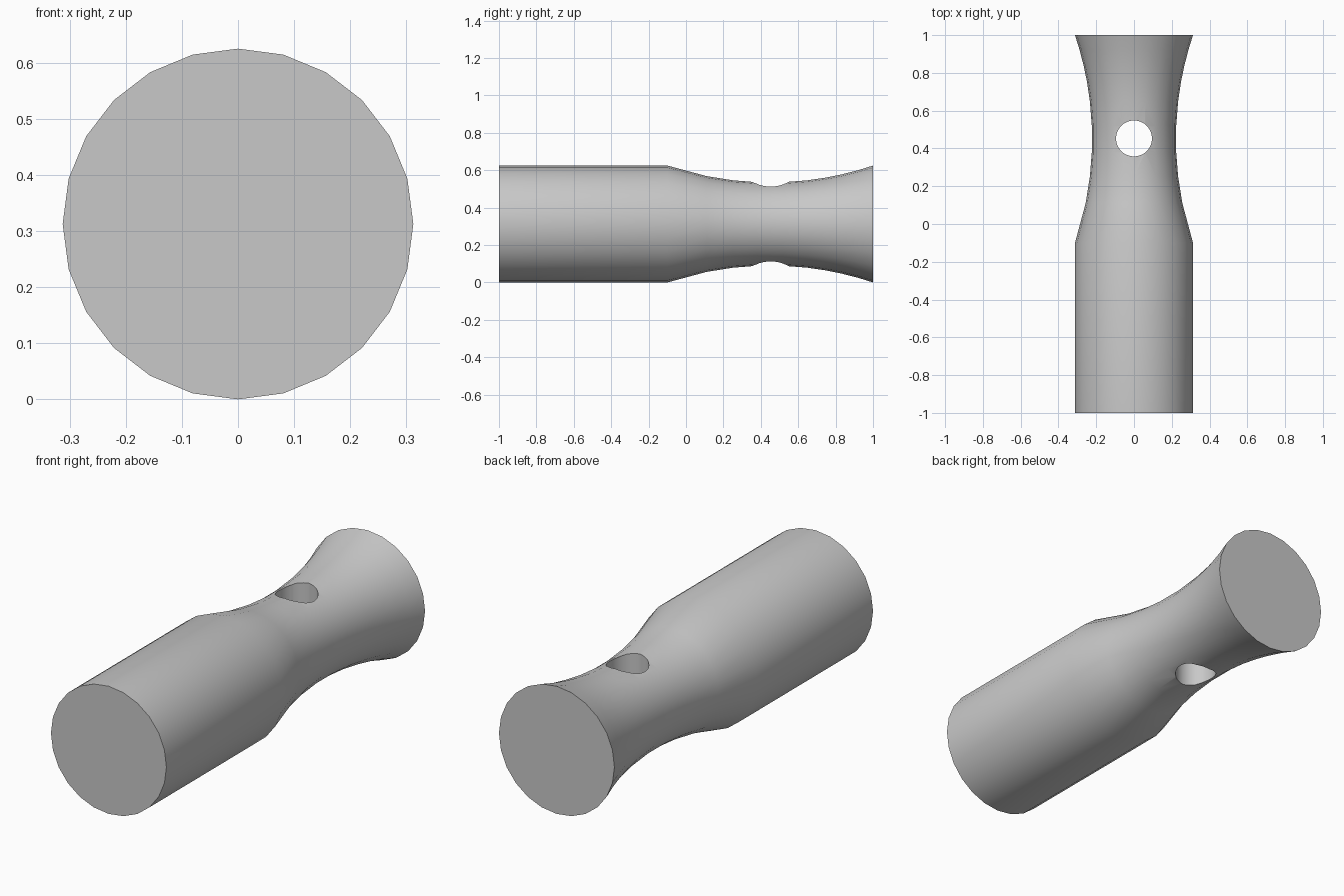
import bpy, bmesh, math

if "Cube" in bpy.data.objects:
    bpy.data.objects.remove(bpy.data.objects["Cube"])

RADIUS, NECK, SIDES = 0.3125, 0.222, 24
NECK_Y, HALF = 0.45, 0.55

grey = bpy.data.materials.new("plain grey")
grey.use_nodes = True
colour = (0.58, 0.58, 0.58, 1)
grey.diffuse_color = colour
grey.node_tree.nodes["Principled BSDF"].inputs["Base Color"].default_value = colour


def lathe(name, profile, sides, place):
    """Closed solid of revolution; place maps (along, a, b) to a point."""
    bm = bmesh.new()
    rings = []
    for along, r in profile:
        angles = [2 * math.pi * i / sides for i in range(sides)]
        rings.append([bm.verts.new(place(along, r * math.cos(a), r * math.sin(a)))
                      for a in angles])
    for low, high in zip(rings, rings[1:]):
        for i in range(sides):
            j = (i + 1) % sides
            bm.faces.new((low[i], low[j], high[j], high[i]))
    bm.faces.new(rings[0])
    bm.faces.new(rings[-1])
    bmesh.ops.recalc_face_normals(bm, faces=bm.faces)
    mesh = bpy.data.meshes.new(name)
    bm.to_mesh(mesh)
    bm.free()
    mesh.materials.append(grey)
    obj = bpy.data.objects.new(name, mesh)
    bpy.context.collection.objects.link(obj)
    return obj


# Straight barrel followed by a concave circular arc that flares at the back
sag = RADIUS - NECK
arc = (HALF ** 2 + sag ** 2) / (2 * sag)
profile = [(-1, RADIUS)]
for d in (-HALF, -0.34, -0.2, -0.07, 0.07, 0.2, 0.3, 0.38, 0.47, HALF):
    profile.append((NECK_Y + d, NECK + arc - math.sqrt(arc ** 2 - d ** 2)))
body = lathe("handle_body", profile, SIDES, lambda y, x, z: (x, y, z + RADIUS))

# Vertical round hole through the neck
cutter = lathe("hole_cutter", [(-0.2, 0.095), (0.9, 0.095)], 48,
               lambda z, x, y: (x, y + NECK_Y + 0.003, z))
cutter.hide_render = True
cut = body.modifiers.new("cross_hole", "BOOLEAN")
cut.operation = "DIFFERENCE"
cut.solver = "EXACT"
cut.object = cutter

bpy.ops.object.select_all(action="DESELECT")
body.select_set(True)
bpy.context.view_layer.objects.active = body
bpy.ops.object.modifier_apply(modifier=cut.name)
bpy.data.objects.remove(cutter)
bpy.ops.object.shade_smooth_by_angle(angle=math.radians(30))
